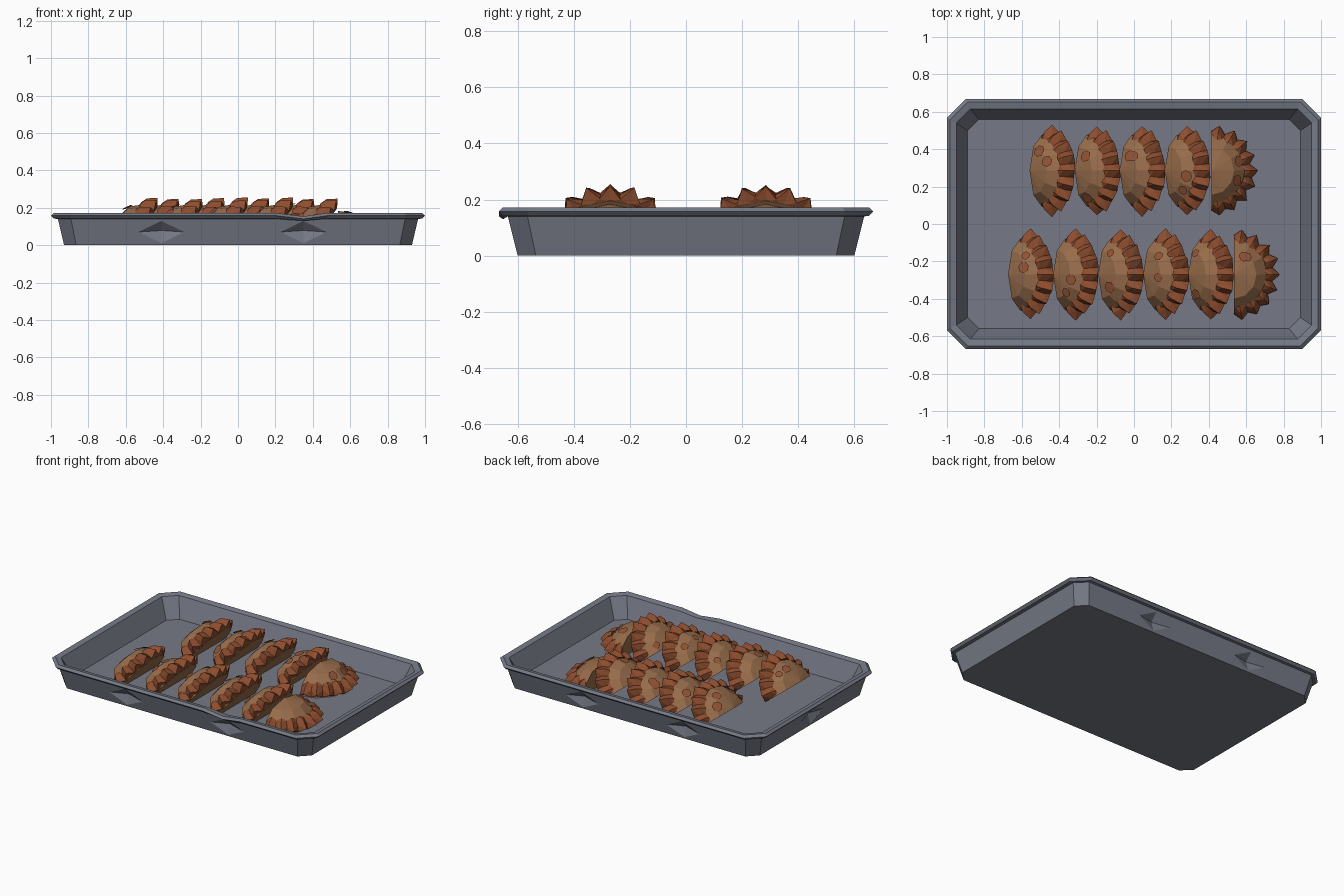
import bpy, bmesh, math, random
from mathutils import Matrix, Vector

random.seed(4)
cube = bpy.data.objects.get("Cube")
if cube:
    bpy.data.objects.remove(cube, do_unlink=True)


def material(name, rgb):
    m = bpy.data.materials.new(name)
    m.use_nodes = True
    m.diffuse_color = (*rgb, 1)
    bsdf = m.node_tree.nodes["Principled BSDF"]
    bsdf.inputs["Base Color"].default_value = (*rgb, 1)
    bsdf.inputs["Roughness"].default_value = 0.8
    return m


steel = material("dark steel", (0.18, 0.195, 0.24))
dough = material("baked dough", (0.31, 0.15, 0.07))
crust = material("browned crust", (0.27, 0.075, 0.028))
spot = material("toasted spot", (0.28, 0.085, 0.035))


def make_object(name, bm, mats):
    bmesh.ops.recalc_face_normals(bm, faces=bm.faces)
    mesh = bpy.data.meshes.new(name)
    bm.to_mesh(mesh)
    bm.free()
    for m in mats:
        mesh.materials.append(m)
    ob = bpy.data.objects.new(name, mesh)
    bpy.context.collection.objects.link(ob)
    return ob


def bridge(bm, a, b, closed, mat=0):
    n = len(a)
    for i in range(n if closed else n - 1):
        j = (i + 1) % n
        bm.faces.new((a[i], a[j], b[j], b[i])).material_index = mat


# Tray: chamfered rectangles stacked into a closed shell, with a bent front rim
def tray_ring(bm, hx, hy, z, cut, dip):
    pts = [(-hx + cut, -hy, z), (0.2, -hy, z), (0.35, -hy, z - dip), (0.48, -hy, z),
           (hx - cut, -hy, z), (hx, -hy + cut, z), (hx, hy - cut, z), (hx - cut, hy, z),
           (-hx + cut, hy, z), (-hx, hy - cut, z), (-hx, -hy + cut, z)]
    return [bm.verts.new(p) for p in pts]


bm = bmesh.new()
profile = [(0.93, 0.60, 0, 0.065, 0), (0.963, 0.635, 0.14, 0.07, 0),
           (0.985, 0.652, 0.142, 0.09, 0.012), (1.0, 0.667, 0.158, 0.1, 0.018),
           (0.985, 0.652, 0.172, 0.095, 0.018), (0.95, 0.615, 0.164, 0.075, 0.012),
           (0.89, 0.56, 0.035, 0.06, 0)]
rings = [tray_ring(bm, *row) for row in profile]
for a, b in zip(rings, rings[1:]):
    bridge(bm, a, b, True)
bm.faces.new(rings[0])
bm.faces.new(rings[-1])
tray = make_object("baking_tray", bm, [steel])

# Diamond dents pressed into the outer walls
bm = bmesh.new()
for x, y, turn in [(-0.41, -0.617, 0), (0.35, -0.617, 0), (-0.41, 0.617, math.pi),
                   (0.35, 0.617, math.pi), (-0.946, 0, -math.pi / 2)]:
    place = (Matrix.Translation((x, y, 0.07)) @ Matrix.Rotation(turn, 4, 'Z')
             @ Matrix.Rotation(math.radians(14), 4, 'X'))
    ring = [bm.verts.new(place @ Vector(p)) for p in
            [(-0.125, 0, 0), (0, 0, 0.062), (0.125, 0, 0), (0, 0, -0.062)]]
    tips = [bm.verts.new(place @ Vector((0, s * 0.034, 0))) for s in (-1, 1)]
    for i in range(4):
        for t in tips:
            bm.faces.new((ring[i], ring[(i + 1) % 4], t))
cutter = make_object("dent_cutter", bm, [steel])
cutter.hide_render = True
mod = tray.modifiers.new("dents", 'BOOLEAN')
mod.operation = 'DIFFERENCE'
mod.solver = 'EXACT'
mod.object = cutter
dented = bpy.data.meshes.new_from_object(
    tray.evaluated_get(bpy.context.evaluated_depsgraph_get()))
tray.modifiers.clear()
tray.data = dented
bpy.data.objects.remove(cutter, do_unlink=True)


# Pastry: half-moon dome, cut straight along one side, with a jagged crimped edge
def dome(rho, ang, lift=0.0):
    z = 0.148 * max(0, 1 - rho ** 2.6) ** 0.6
    return Vector(((0.2 + lift) * rho * math.cos(ang),
                   (0.215 + lift) * rho * math.sin(ang), z + lift))


def half_turn(i, n):
    return -math.pi / 2 + math.pi * i / n


def pastry(name, loc, tilt):
    bm = bmesh.new()
    # filling dome
    n = 6
    rows = [[bm.verts.new(dome(r, half_turn(i, n))) for i in range(n + 1)]
            for r in (1, 0.88, 0.6)]
    for a, b in zip(rows, rows[1:]):
        bridge(bm, a, b, False)
    top = bm.verts.new(dome(0, 0))
    for i in range(n):
        bm.faces.new((rows[-1][i], rows[-1][i + 1], top))
    bm.faces.new(rows[0])
    left = [r[0] for r in rows]
    right = [r[-1] for r in reversed(rows)]
    bm.faces.new(left + [top] + right)

    # crimped edge
    n = 18
    inner, crest, outer, under = [], [], [], []
    for i in range(n + 1):
        a = half_turn(i, n)
        tip = i % 2
        wobble = random.uniform(-0.006, 0.006) if 0 < i < n else 0
        for row, r, z in ((inner, 0.172, 0.075 + 0.012 * tip),
                          (crest, 0.2 + 0.008 * tip, 0.045 + 0.03 * tip),
                          (outer, 0.212 + 0.034 * tip, 0.004 + 0.026 * tip),
                          (under, 0.19, 0)):
            r += wobble
            row.append(bm.verts.new((r * math.cos(a), r * math.sin(a), z)))
    for a, b in ((inner, crest), (crest, outer), (outer, under), (under, inner)):
        bridge(bm, a, b, False, 1)
    for k in (0, -1):
        bm.faces.new([row[k] for row in (inner, crest, outer, under)]).material_index = 1

    # toasted spots laid just over the dome
    bmesh.ops.triangulate(bm, faces=[f for f in bm.faces if f.material_index == 1])
    for _ in range(2):
        rho, ang = random.uniform(0.5, 0.75), random.uniform(-1.2, 1.2)
        p = dome(rho, ang)
        du = (dome(rho + 0.05, ang) - p).normalized()
        dv = (dome(rho, ang + 0.05) - p).normalized()
        nrm = du.cross(dv).normalized()
        nrm *= 1 if nrm.z > 0 else -1
        size = random.uniform(0.022, 0.034)
        f = bm.faces.new([bm.verts.new(
            p + nrm * 0.004 + size * (du * math.cos(t) + dv * math.sin(t)))
            for t in (math.tau * k / 7 for k in range(7))])
        f.material_index = 2
    ob = make_object(name, bm, [dough, crust, spot])
    ob.location = loc
    ob.rotation_euler = (0, -tilt, 0)
    return ob


# Two rows leaning on each other, the last of each row lying flat
FLOOR = 0.036
LEAN = math.radians(53)
for row, start, y, leaning, flat_x in (("front", -0.555, -0.27, 5, 0.535),
                                       ("back", -0.44, 0.285, 4, 0.415)):
    for i in range(leaning):
        pastry(f"{row}_pastry_{i + 1}", (start + 0.241 * i, y, FLOOR), LEAN)
    pastry(f"{row}_pastry_flat", (flat_x, y, FLOOR), 0)
